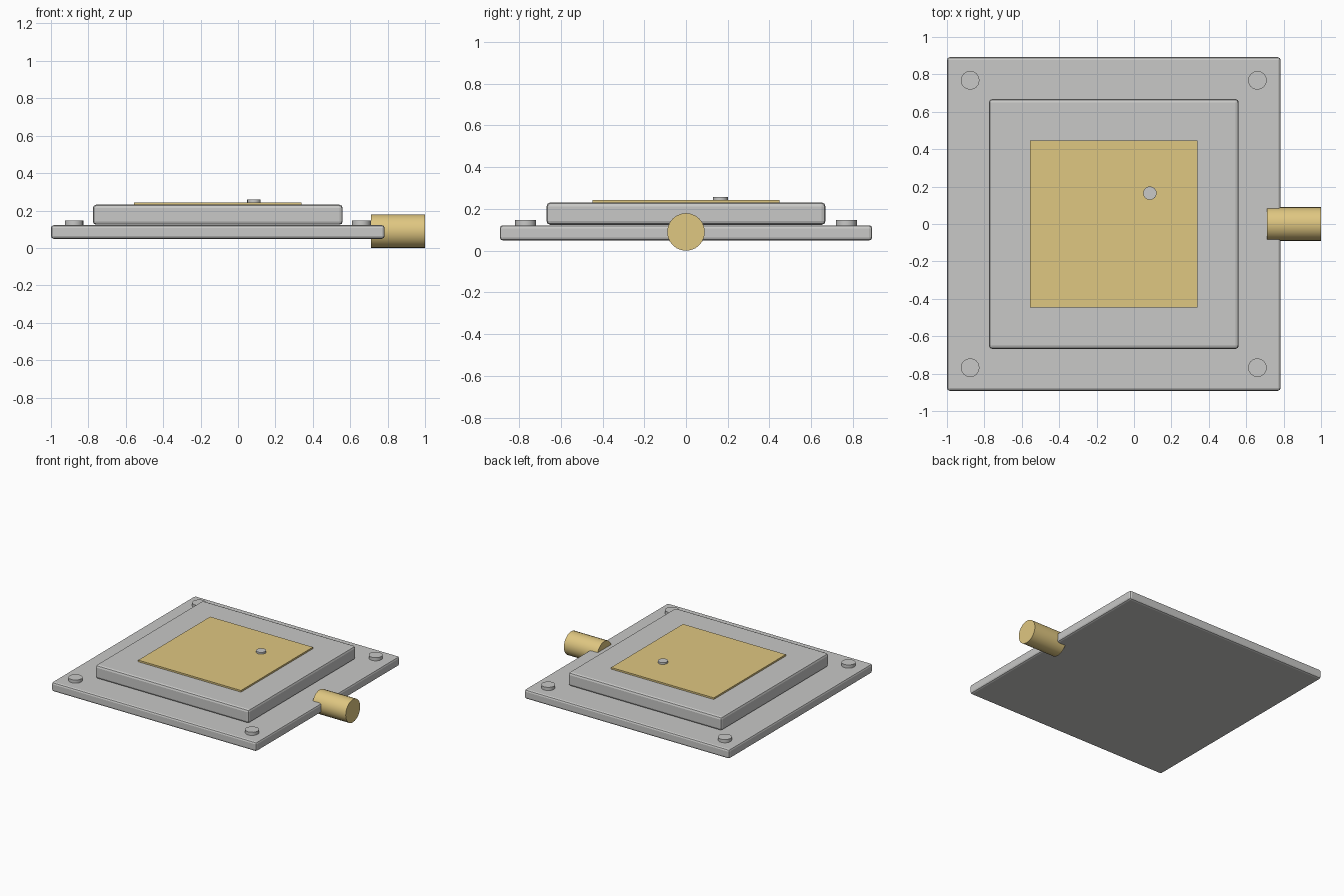
import bpy
import math

cube = bpy.data.objects.get("Cube")
if cube:
    bpy.data.objects.remove(cube, do_unlink=True)


def make_material(name, rgb):
    mat = bpy.data.materials.new(name)
    mat.use_nodes = True
    mat.diffuse_color = (*rgb, 1)
    mat.node_tree.nodes["Principled BSDF"].inputs["Base Color"].default_value = (*rgb, 1)
    return mat


GREY = make_material("light grey", (0.58, 0.58, 0.57))
GOLD = make_material("pale gold", (0.74, 0.57, 0.22))
CENTRE_X = -0.108  # shared centre of the plates


def finish(obj, name, mat):
    obj.name = name
    obj.data.materials.append(mat)
    return obj


def slab(name, half, bottom, top, mat, bevel=0):
    """Square plate between two heights, with optional rounded edges."""
    bpy.ops.mesh.primitive_cube_add(size=1, location=(CENTRE_X, 0, (bottom + top) / 2))
    obj = finish(bpy.context.object, name, mat)
    obj.scale = (2 * half, 2 * half, top - bottom)
    bpy.ops.object.transform_apply(location=False, rotation=False, scale=True)
    if bevel:
        mod = obj.modifiers.new("rounded edges", "BEVEL")
        mod.width = bevel
        mod.segments = 2
    return obj


def disc(name, radius, depth, location, mat, sides, rotation=(0, 0, 0)):
    bpy.ops.mesh.primitive_cylinder_add(vertices=sides, radius=radius, depth=depth,
                                        location=location, rotation=rotation)
    obj = finish(bpy.context.object, name, mat)
    bpy.ops.object.shade_smooth_by_angle(angle=math.radians(35))
    return obj


# Stacked plates
slab("ground_plate", 0.892, 0.049, 0.122, GREY, 0.015)
slab("dielectric_block", 0.668, 0.124, 0.231, GREY, 0.018)
slab("metal_patch", 0.447, 0.229, 0.244, GOLD)

# Feed pin on the patch
disc("feed_pin", 0.036, 0.03, (0.085, 0.165, 0.243), GREY, 16)

# Corner screws
for side, sx in (("left", 1), ("right", -1)):
    for end, sy in (("front", -1), ("back", 1)):
        disc(f"screw_{end}_{side}", 0.05, 0.035,
             (CENTRE_X + sx * 0.768, sy * 0.768, 0.1295), GREY, 16)

# Cable connector on the edge
disc("connector", 0.09, 0.29, (0.855, 0, 0.09), GOLD, 24, (0, math.pi / 2, 0))
